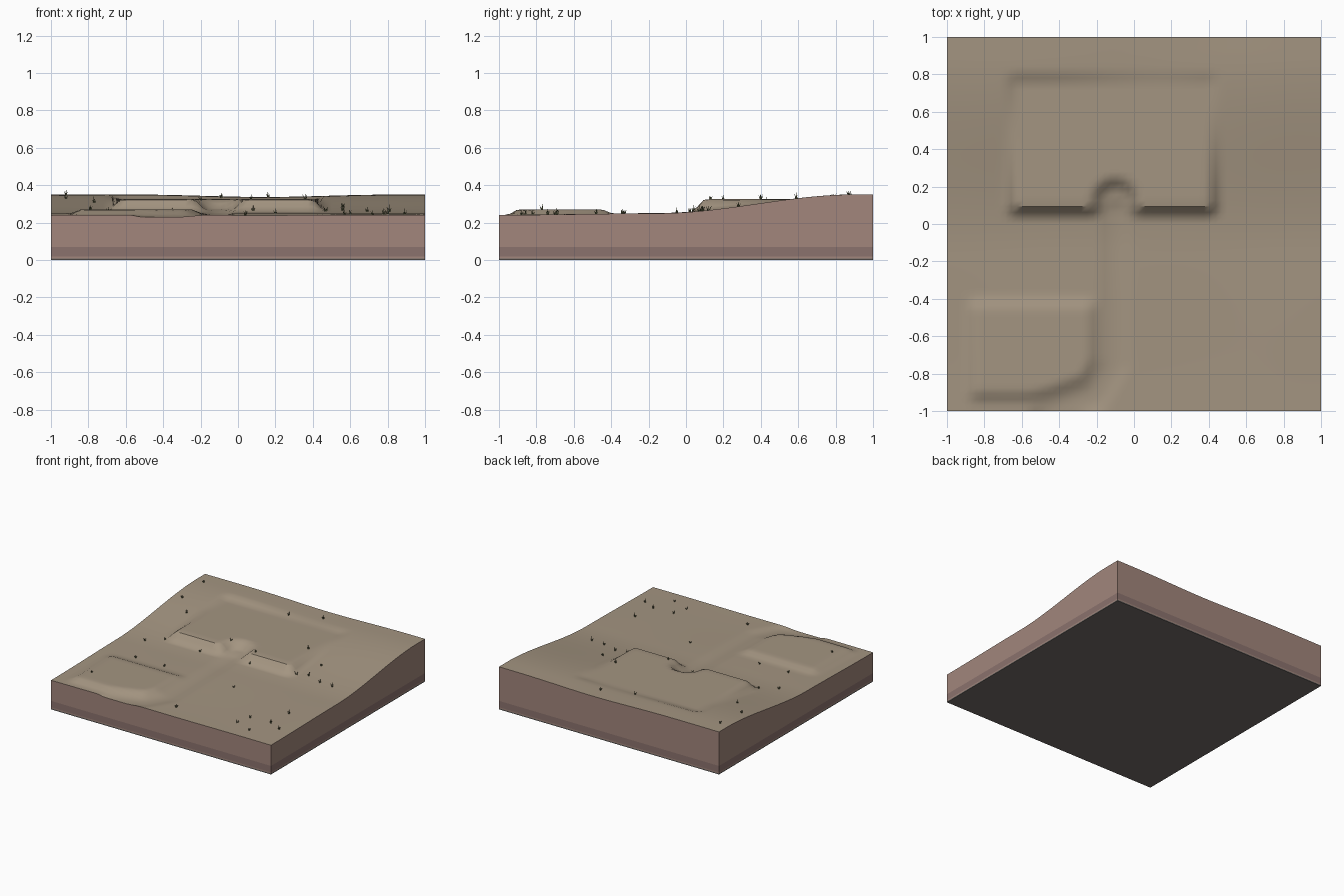
import bpy, bmesh, math, random
from mathutils import Vector

if "Cube" in bpy.data.objects:
    bpy.data.objects.remove(bpy.data.objects["Cube"])

random.seed(4)


def mat(name, col):
    m = bpy.data.materials.new(name)
    m.diffuse_color = (*col, 1)
    m.use_nodes = True
    m.node_tree.nodes["Principled BSDF"].inputs["Base Color"].default_value = m.diffuse_color
    return m


def smooth(a, b, v):
    t = max(0, min(1, (v - a) / (b - a)))
    return t * t * (3 - 2 * t)


def line_dist(x, y, pts):
    best = 9
    p = Vector((x, y))
    for a, b in zip(pts, pts[1:]):
        a, b = Vector(a), Vector(b)
        t = max(0, min(1, (p - a).dot(b - a) / (b - a).length_squared))
        best = min(best, (p - a - (b - a) * t).length)
    return best


def terrace(x, y, x0, x1, y0, y1, front, soft):
    return (smooth(x0 - soft, x0, x) * (1 - smooth(x1, x1 + soft, x)) *
            smooth(y0 - front, y0, y) * (1 - smooth(y1, y1 + soft, y)))


PATH = [(-0.1, 0.05), (-0.1, -0.75), (-0.2, -0.92), (-0.5, -1.03)]
NOTCH = [(-0.1, 0.0), (-0.1, 0.12)]


def height(x, y):
    # gentle ground rising to a back ridge
    t = smooth(-0.15, 0.9, y)
    z = 0.24 + 0.01 * smooth(-1, -0.1, y) + 0.1 * t
    z -= 0.012 * t * math.exp(-((x - 0.15) / 0.45) ** 2)
    z += 0.0015 * math.sin(5 * x + 1) * math.cos(4 * y)
    # large terrace with an entry notch
    m = terrace(x, y, -0.62, 0.39, 0.105, 0.74, 0.075, 0.08)
    m *= smooth(0.06, 0.14, line_dist(x, y, NOTCH))
    z += (0.325 - z) * m
    # small terrace, cut by the bend of the path
    d = line_dist(x, y, PATH)
    m = terrace(x, y, -0.83, -0.25, -0.89, -0.46, 0.07, 0.08)
    m *= smooth(0.07, 0.14, d)
    z += (0.271 - z) * m
    # sunken path
    return z - 0.011 * (1 - smooth(0.03, 0.085, d))


# ground block: relief grid with layered walls
N = 64
bm = bmesh.new()
bmesh.ops.create_grid(bm, x_segments=N, y_segments=N, size=1)
for v in bm.verts:
    v.co.z = height(v.co.x, v.co.y)
for f in bm.faces:
    f.smooth = True
rim = [e for e in bm.edges if e.is_boundary]
for i, z in enumerate((0.07, 0.018, 0.009, 0.0)):
    r = bmesh.ops.extrude_edge_only(bm, edges=rim)["geom"]
    for g in r:
        if isinstance(g, bmesh.types.BMVert):
            g.co.z = z
        elif isinstance(g, bmesh.types.BMFace):
            g.material_index = (1, 2, 1, 3)[i]
    rim = [e for e in r if isinstance(e, bmesh.types.BMEdge) and e.is_boundary]
bottom = bmesh.ops.contextual_create(bm, geom=rim)["faces"]
for f in bottom:
    f.material_index = 3
bmesh.ops.recalc_face_normals(bm, faces=bm.faces)
me = bpy.data.meshes.new("ground_block")
bm.to_mesh(me)
bm.free()
for m in (mat("topsoil", (0.37, 0.30, 0.22)), mat("clay", (0.36, 0.24, 0.20)),
          mat("dark_clay", (0.26, 0.17, 0.155)), mat("bedrock", (0.17, 0.15, 0.14))):
    me.materials.append(m)
ground = bpy.data.objects.new("ground_block", me)
bpy.context.collection.objects.link(ground)
bpy.context.view_layer.objects.active = ground
ground.select_set(True)
bpy.ops.object.shade_smooth_by_angle(angle=math.radians(40))

# grass tufts: upright crossed blades leaning outward
TUFTS = [(-.92, .87), (-.92, .59), (-.77, .43), (-.09, .79), (.16, .88), (-.69, .04),
         (-.81, -.05), (-.36, .02), (-.2, .2), (.08, .04), (.07, .13), (-.7, -.33),
         (-.44, -.33), (-.79, -.77), (.36, .4), (.56, .28), (.56, .12), (.69, .08),
         (.81, .07), (.47, .09), (.2, -.34), (.04, -.86), (.57, -.82), (.72, -.88),
         (.6, -.7), (.78, -.69), (.89, -.74), (.8, -.48)]
bm = bmesh.new()
for x, y in TUFTS:
    base = Vector((x, y, height(x, y) - 0.003))
    size, turn = random.uniform(0.026, 0.038), random.uniform(0, 6.28)
    for k in range(5):
        a = turn + k * math.tau / 5
        d = Vector((math.cos(a), math.sin(a), 0))
        lean = random.uniform(0.3, 0.6) if k else 0.05
        h = size * (random.uniform(0.6, 0.9) if k else 1.15)
        pts = (base - d * 0.003, base + d * 0.006, base + d * h * lean + Vector((0, 0, h)))
        bm.faces.new([bm.verts.new(p) for p in pts])
me = bpy.data.meshes.new("grass_tufts")
bm.to_mesh(me)
bm.free()
me.materials.append(mat("grass", (0.12, 0.13, 0.06)))
bpy.context.collection.objects.link(bpy.data.objects.new("grass_tufts", me))
